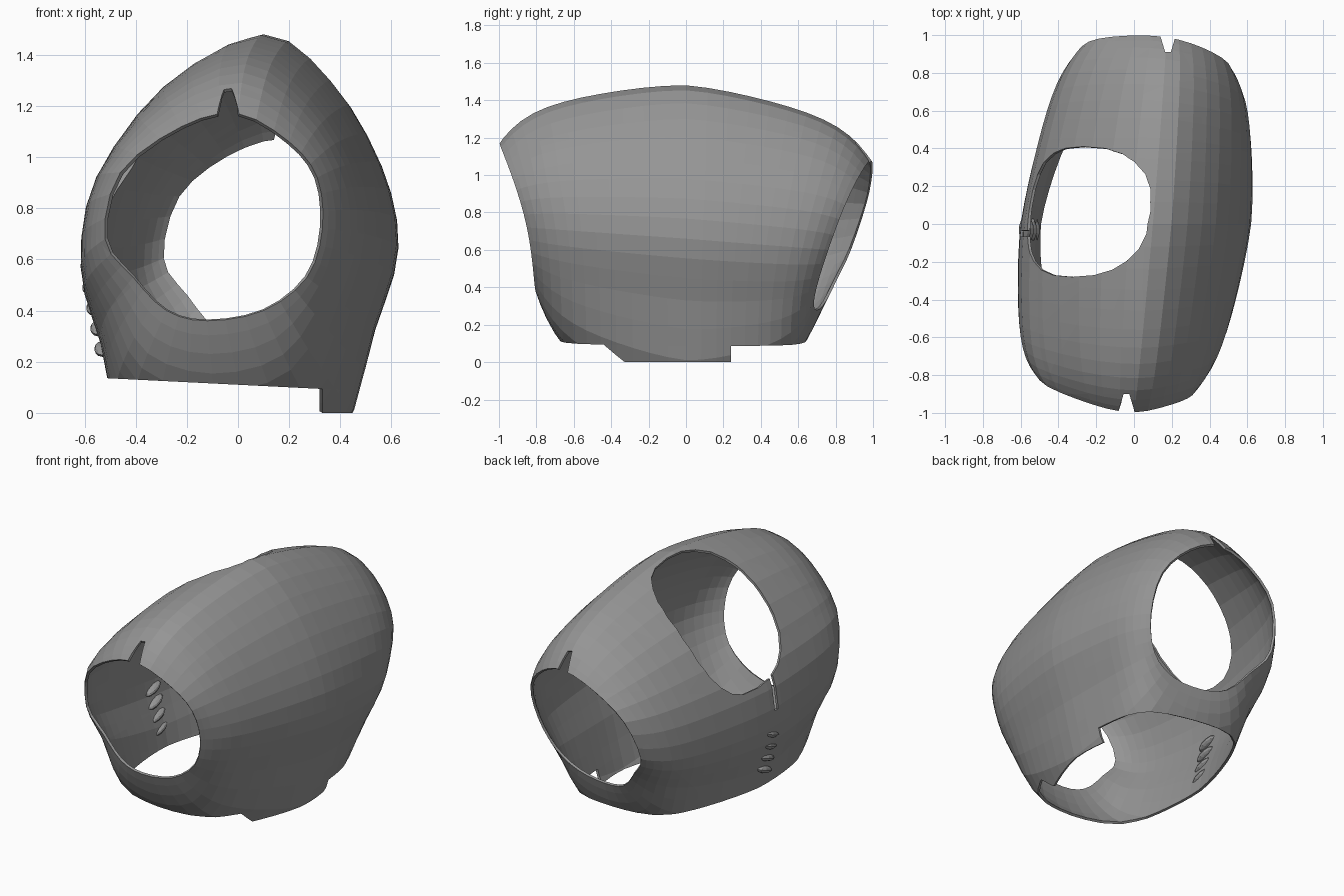
import bpy, bmesh, math
from mathutils import Vector

if "Cube" in bpy.data.objects:
    bpy.data.objects.remove(bpy.data.objects["Cube"])

AROUND, ALONG = 3, 24      # facets per profile span, rows along the garment

# Profiles (x, z), running clockwise from the top of the collar
FRONT = [(0, 1.17), (.2, 1.06), (.31, .92), (.33, .72), (.27, .53), (.1, .4),
         (-.12, .36), (-.28, .4), (-.41, .53), (-.52, .68), (-.46, .94), (-.22, 1.12)]
MIDDLE = [(.1, 1.48), (.36, 1.3), (.55, .98), (.62, .66), (.53, .33), (.38, -.12),
          (0, -.25), (-.42, -.1), (-.53, .26), (-.6, .54), (-.54, .9), (-.28, 1.28)]
BACK = [(.17, 1.08), (.36, 1.01), (.5, .84), (.51, .6), (.43, .4), (.28, .3),
        (.08, .28), (-.08, .32), (-.2, .45), (-.3, .6), (-.24, .85), (-.05, 1.01)]


def make_material(name, colour):
    mat = bpy.data.materials.new(name)
    mat.use_nodes = True
    mat.diffuse_color = colour
    mat.node_tree.nodes["Principled BSDF"].inputs["Base Color"].default_value = colour
    return mat


def smooth_loop(points):
    """Closed spline through the points."""
    pts = [Vector(p) for p in points]
    n, out = len(pts), []
    for i in range(n):
        a, b, c, d = (pts[(i + k) % n] for k in (-1, 0, 1, 2))
        for k in range(AROUND):
            t = k / AROUND
            out.append(b + (c - a) * (t / 2) + (a * 2 - b * 5 + c * 4 - d) * (t * t / 2)
                       + (b * 3 - a - c * 3 + d) * (t ** 3 / 2))
    return out


def cut_away(bm, planes):
    """Remove the part of the shell behind every (point, outward normal) plane."""
    inside = list(bm.faces)
    for co, no in planes:
        co, no = Vector(co), Vector(no)
        geom = set(inside)
        for f in inside:
            geom.update(f.edges)
            geom.update(f.verts)
        result = bmesh.ops.bisect_plane(bm, geom=list(geom), dist=1e-5,
                                        plane_co=co, plane_no=no)
        faces = {g for g in result["geom"] if isinstance(g, bmesh.types.BMFace)}
        faces.update(f for f in inside if f.is_valid)
        inside = [f for f in faces if (f.calc_center_median() - co).dot(no) < 0]
    bmesh.ops.delete(bm, geom=inside, context='FACES')


cloth = make_material("grey cloth", (.3, .3, .3, 1))

# Garment shell: a tube lofted from armhole to armhole
front, middle, back = map(smooth_loop, (FRONT, MIDDLE, BACK))
bm = bmesh.new()
rows = []
for r in range(ALONG + 1):
    s = math.sin(math.pi * (r / ALONG - .5) * .9) / math.sin(math.pi * .45)
    taper = .6 * abs(s) ** 1.5 + .4 * abs(s) ** 8
    row = []
    for f, m, b in zip(front, middle, back):
        p = m + (b - f) * (s / 2) + ((b + f) / 2 - m) * taper
        reach_front = .8 + .38 * (f.y - .45) ** 2 + .07 * f.x
        reach_back = .785 + .37 * (b.y - .5) - .15 * (b.x - .1)
        y = s * (reach_front if s < 0 else reach_back)
        row.append(bm.verts.new((p.x, y, p.y)))
    rows.append(row)
for lower, upper in zip(rows, rows[1:]):
    for j in range(len(lower)):
        k = (j + 1) % len(lower)
        bm.faces.new((lower[j], lower[k], upper[k], upper[j]))

# Neck opening: rounded prism square to the sloping neckline
along, across = Vector((-.72, 0, -.69)), Vector((0, 1, 0))
neck_normal = Vector((-.69, 0, .72))
centre = Vector((-.24, .065, 1.145))
outline = []
for i in range(24):
    c, s = math.cos(i * math.tau / 24), math.sin(i * math.tau / 24)
    outline.append(centre + along * (.46 * math.copysign(abs(c) ** .8, c))
                   + across * (.345 * math.copysign(abs(s) ** .8, s)))
neck = [(centre - neck_normal * .35, -neck_normal)]
for a, b in zip(outline, outline[1:] + outline[:1]):
    neck.append((a, neck_normal.cross(b - a)))
cut_away(bm, neck)

# Narrow slit below the neckline
cut_away(bm, [((-.4, 0, 0), (1, 0, 0)), ((0, -.065, 0), (0, -1, 0)),
              ((0, -.035, 0), (0, 1, 0)), ((0, 0, .64), (0, 0, -1)),
              ((0, 0, .95), (0, 0, 1))])

# Small notches at the top of both armholes
for x, y, side in ((-.04, -.9, -1), (.18, .91, 1)):
    cut_away(bm, [((0, 0, 1), (0, 0, -1)), ((0, y, 0), (0, -side, 0)),
                  ((x - .015, y, 0), (-1, -side * .3, 0)),
                  ((x + .015, y, 0), (1, -side * .3, 0))])

# Sloping hem with a longer tail on the left side
hem = ((0, 0, .11), (.05, 0, 1))
for limit in (((0, -.44, 0), (0, 1, 0)), ((0, .24, 0), (0, -1, 0)),
              ((.33, 0, 0), (1, 0, 0)), ((0, 0, 0), (0, 0, 1))):
    cut_away(bm, [hem, limit])

bmesh.ops.delete(bm, geom=[v for v in bm.verts if not v.link_faces], context='VERTS')

mesh = bpy.data.meshes.new("garment_shell")
bm.to_mesh(mesh)
bm.free()
mesh.materials.append(cloth)
shell = bpy.data.objects.new("garment_shell", mesh)
bpy.context.collection.objects.link(shell)
thickness = shell.modifiers.new("cloth thickness", 'SOLIDIFY')
thickness.thickness = .015
thickness.offset = -1

# Row of small gathered folds under the slit
for i in range(4):
    z = .25 + i * .08
    bpy.ops.mesh.primitive_uv_sphere_add(segments=10, ring_count=6, radius=1,
                                         location=(-.53 - .2 * (z - .25), -.03, z),
                                         rotation=(.35, 0, 0))
    fold = bpy.context.object
    fold.name = f"gathered_fold_{i + 1}"
    fold.scale = (.032, .07, .022)
    fold.data.materials.append(cloth)
